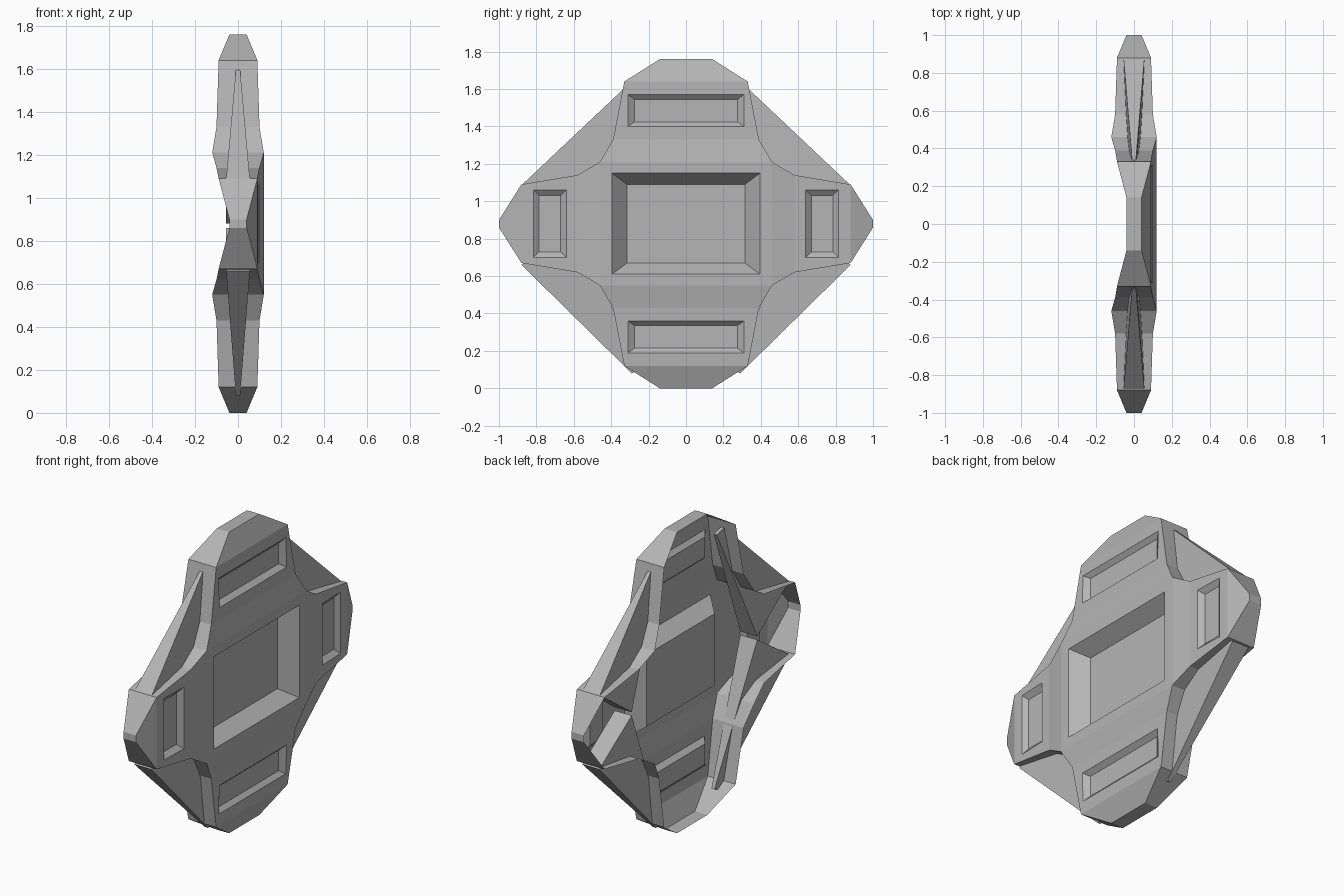
import bpy, bmesh

if "Cube" in bpy.data.objects:
    bpy.data.objects.remove(bpy.data.objects["Cube"])

CZ = 0.88  # centre height
GREY = bpy.data.materials.new("mid_grey")
GREY.diffuse_color = (0.46, 0.46, 0.46, 1)
GREY.use_nodes = True
GREY.node_tree.nodes["Principled BSDF"].inputs["Base Color"].default_value = GREY.diffuse_color


def ramp(t, pts):
    for (a, xa), (b, xb) in zip(pts, pts[1:]):
        if t <= b:
            return xa + (xb - xa) * max(0, t - a) / (b - a)
    return pts[-1][1]


def depth(y, d):
    """Half thickness of the shell at y and height d above the centre."""
    return min(ramp(abs(y), [(0.46, 0.12), (0.58, 0.10), (0.88, 0.09), (1.0, 0.04)]),
               ramp(abs(d), [(0.33, 0.12), (0.45, 0.10), (0.76, 0.09), (0.88, 0.04)]))


def finish(name, bm):
    me = bpy.data.meshes.new(name)
    bm.to_mesh(me)
    bm.free()
    me.materials.append(GREY)
    ob = bpy.data.objects.new(name, me)
    ob.location.z = CZ
    bpy.context.collection.objects.link(ob)
    return ob


# pockets: y0, y1, d0, d1, y inset, d inset, floor x
pockets = [(-0.395, 0.395, -0.27, 0.27, 0.08, 0.06, 0.035)]
for s in (1, -1):
    a, b = sorted((s * 0.52, s * 0.69))
    pockets.append((-0.31, 0.31, a, b, 0.035, 0.025, 0.07))
    a, b = sorted((s * 0.64, s * 0.815))
    pockets.append((a, b, -0.18, 0.18, 0.03, 0.03, 0.07))

# cross-shaped outline, one quarter mirrored to four
q = [(0.14, 0.88), (0.33, 0.76), (0.39, 0.45), (0.46, 0.33),
     (0.58, 0.26), (0.88, 0.21), (1.0, 0.02)]
half = q + [(y, -d) for y, d in reversed(q)]
outline = half + [(-y, -d) for y, d in half]

# shell face: cut the outline into bands, then shape them
bm = bmesh.new()
bm.faces.new([bm.verts.new((0, y, d)) for y, d in reversed(outline)])
ys = {s * v for s in (1, -1) for v in (0.46, 0.58, 0.88)}
ds = {s * v for s in (1, -1) for v in (0.33, 0.45, 0.76)}
for p in pockets:
    ys.update(p[:2])
    ds.update(p[2:4])
cuts = [((0, y, 0), (0, 1, 0)) for y in sorted(ys)] + [((0, 0, d), (0, 0, 1)) for d in sorted(ds)]
for co, no in cuts:
    bmesh.ops.bisect_plane(bm, geom=bm.verts[:] + bm.edges[:] + bm.faces[:],
                           dist=1e-5, plane_co=co, plane_no=no)
for v in bm.verts:
    v.co.x = depth(v.co.y, v.co.z)
for f in bm.faces:
    f.normal_update()
    if f.normal.x < 0:
        f.normal_flip()

# rim running round to the open back
rim = [e for e in bm.edges if e.is_boundary]
for v in [g for g in bmesh.ops.extrude_edge_only(bm, edges=rim)["geom"]
          if isinstance(g, bmesh.types.BMVert)]:
    v.co.x = -v.co.x

# open the face where the pockets go
gone = []
for f in bm.faces:
    if all(v.co.x > 0 for v in f.verts):
        c = f.calc_center_median()
        if any(p[0] < c.y < p[1] and p[2] < c.z < p[3] for p in pockets):
            gone.append(f)
bmesh.ops.delete(bm, geom=gone, context='FACES')

# pocket walls and floors
for y0, y1, d0, d1, iy, iz, fx in pockets:
    top = [(y0, d0), (y1, d0), (y1, d1), (y0, d1)]
    low = [(y0 + iy, d0 + iz), (y1 - iy, d0 + iz), (y1 - iy, d1 - iz), (y0 + iy, d1 - iz)]
    tv = [bm.verts.new((depth(*p), *p)) for p in top]
    lv = [bm.verts.new((fx, *p)) for p in low]
    bm.faces.new(lv)
    for i in range(4):
        j = (i + 1) % 4
        bm.faces.new((tv[i], tv[j], lv[j], lv[i]))
finish("cross_shell", bm)


# tapered wedge webs between neighbouring arms; the wide end sits inside the side arm
def web(name, sy, sz, narrow, wide, narrow_in, wide_in):
    bm = bmesh.new()
    a, b = ([bm.verts.new((x, sy * c[0], sz * c[1])) for x, c in
             ((t, p), (-t, p), (-t, r), (t, r))]
            for p, r, t in ((narrow, narrow_in, 0.01), (wide, wide_in, 0.055)))
    bm.faces.new(a)
    bm.faces.new(b[::-1])
    for i in range(4):
        j = (i + 1) % 4
        bm.faces.new((a[i], b[i], b[j], a[j]))
    bmesh.ops.recalc_face_normals(bm, faces=bm.faces[:])
    finish(name, bm)


for side, sy in (("right", 1), ("left", -1)):
    web("upper_web_" + side, sy, 1, (0.34, 0.715), (0.875, 0.21), (0.27, 0.70), (0.58, 0.0))
    web("lower_web_" + side, sy, -1, (0.29, 0.80), (0.88, 0.22), (0.25, 0.78), (0.58, 0.02))
